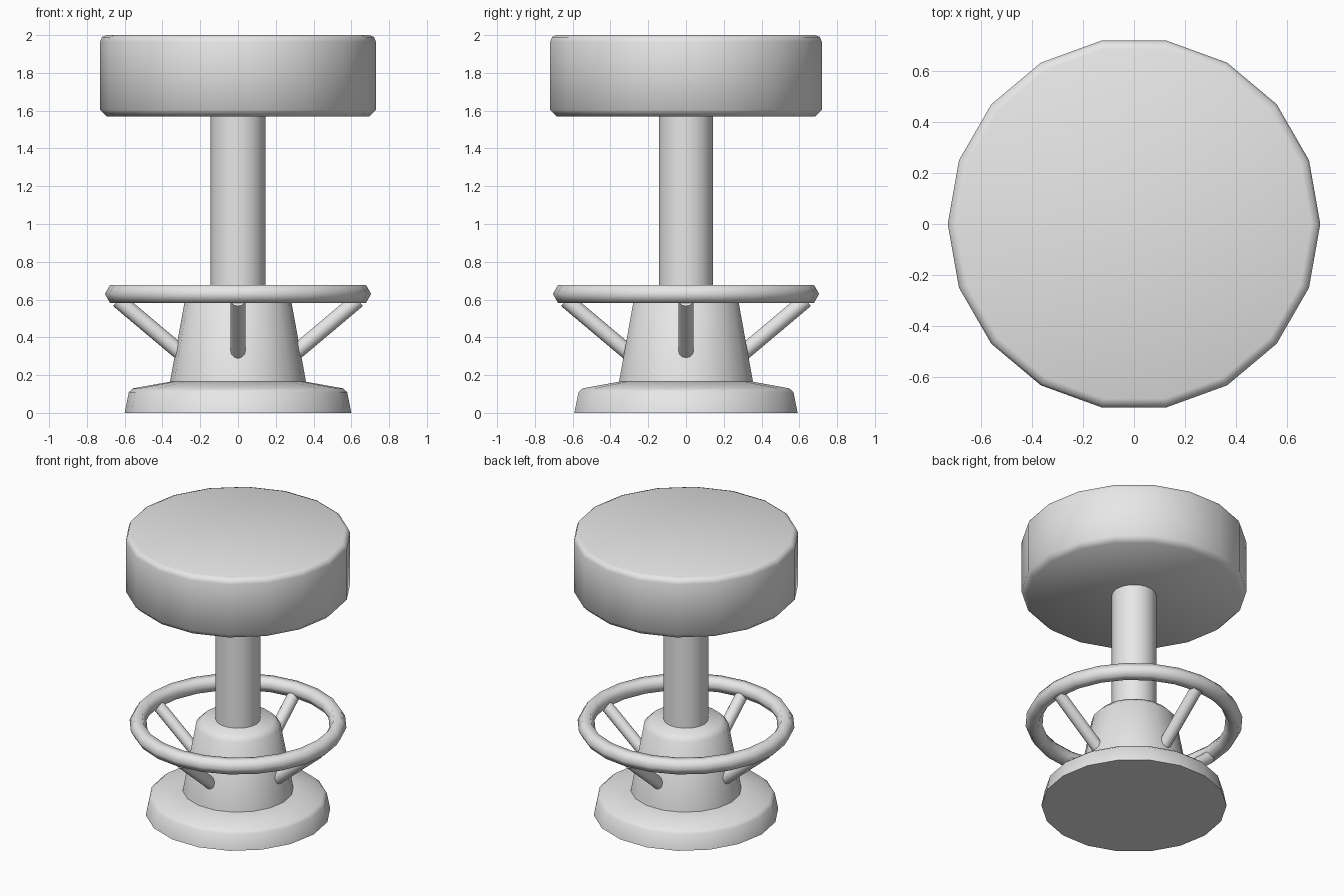
import bpy, bmesh
from math import cos, sin, pi, radians
from mathutils import Vector

cube = bpy.data.objects.get("Cube")
if cube:
    bpy.data.objects.remove(cube, do_unlink=True)

# Single plain grey finish
GREY = (0.8, 0.8, 0.8, 1.0)
mat = bpy.data.materials.new("plain_grey")
mat.use_nodes = True
mat.diffuse_color = GREY
mat.node_tree.nodes["Principled BSDF"].inputs["Base Color"].default_value = GREY


def finish(obj, name, angle=60):
    obj.name = name
    obj.data.materials.clear()
    obj.data.materials.append(mat)
    bpy.ops.object.select_all(action="DESELECT")
    obj.select_set(True)
    bpy.context.view_layer.objects.active = obj
    bpy.ops.object.shade_smooth_by_angle(angle=radians(angle))
    return obj


def lathe(name, profile, sides=18):
    """Turn a (radius, height) profile around z and cap both ends."""
    bm = bmesh.new()
    rings = [[bm.verts.new((r * cos(2 * pi * i / sides), r * sin(2 * pi * i / sides), z))
              for i in range(sides)] for r, z in profile]
    for low, high in zip(rings, rings[1:]):
        for i in range(sides):
            j = (i + 1) % sides
            bm.faces.new((low[i], low[j], high[j], high[i]))
    bm.faces.new(rings[0][::-1])
    bm.faces.new(rings[-1])
    mesh = bpy.data.meshes.new(name)
    bm.to_mesh(mesh)
    bm.free()
    obj = bpy.data.objects.new(name, mesh)
    bpy.context.collection.objects.link(obj)
    return finish(obj, name)


def rod(name, start, end, radius, sides=12):
    start, end = Vector(start), Vector(end)
    axis = end - start
    bpy.ops.mesh.primitive_cylinder_add(
        vertices=sides, radius=radius, depth=axis.length, location=(start + end) / 2,
        rotation=axis.to_track_quat("Z", "Y").to_euler())
    return finish(bpy.context.object, name)


# Base plate, tapered hub, column and cushioned seat
lathe("base_plate", [(0.60, 0), (0.578, 0.11), (0.555, 0.13), (0.36, 0.165)])
lathe("hub", [(0.362, 0.15), (0.36, 0.165), (0.276, 0.625), (0.235, 0.665)])
lathe("column", [(0.145, 0.6), (0.145, 1.6)])
lathe("seat", [(0.695, 1.57), (0.73, 1.605), (0.73, 1.965), (0.72, 1.99), (0.695, 2.0)])

# Footrest ring
bpy.ops.mesh.primitive_torus_add(major_segments=24, minor_segments=6,
                                 major_radius=0.65, minor_radius=0.055,
                                 location=(0, 0, 0.63))
finish(bpy.context.object, "footrest_ring", 65)

# Four sloping struts from the hub to the ring
for side, (dx, dy) in {"left": (1, 0), "back": (0, 1), "right": (-1, 0), "front": (0, -1)}.items():
    rod(side + "_strut", (0.27 * dx, 0.27 * dy, 0.29), (0.635 * dx, 0.635 * dy, 0.597), 0.041)
